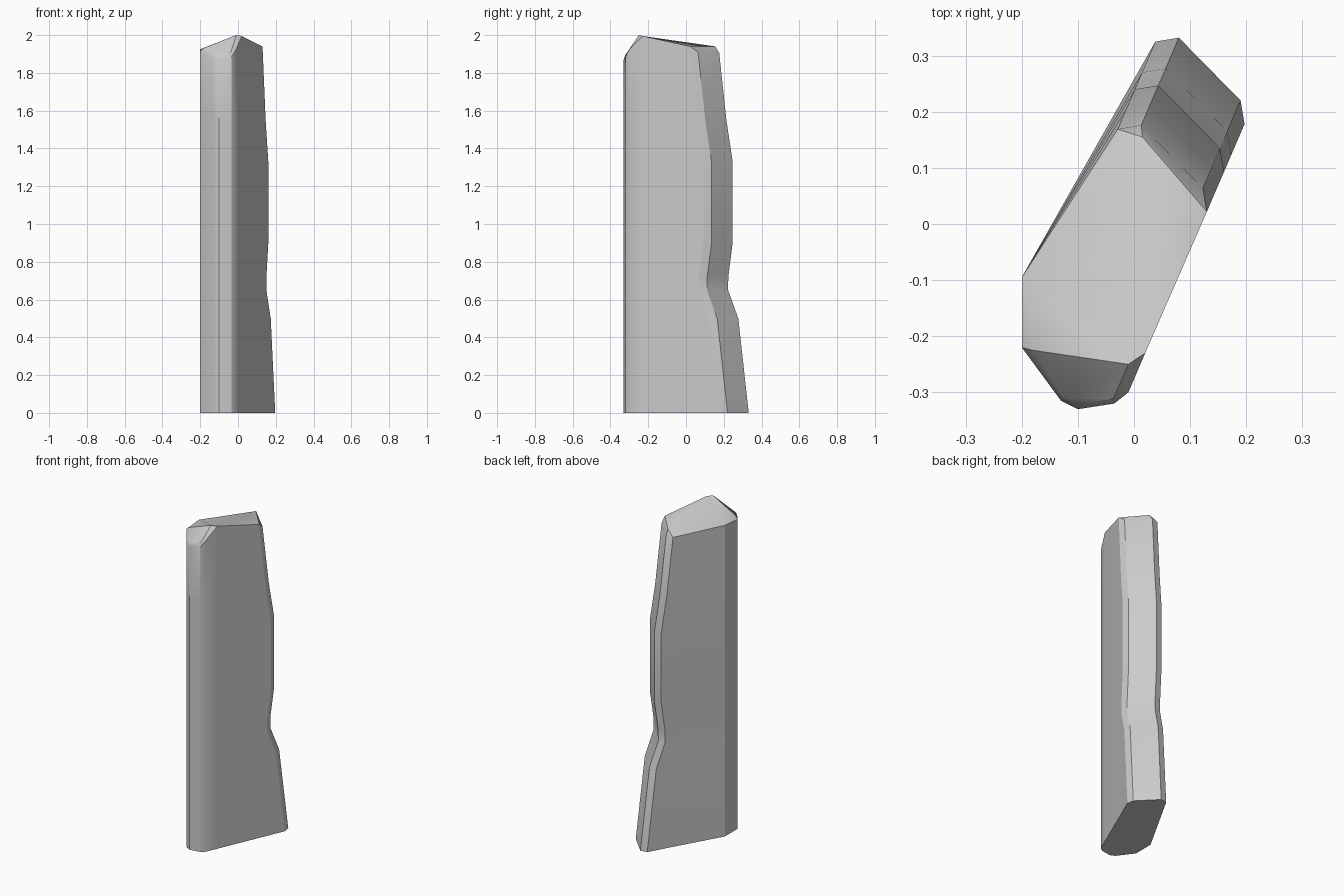
import bpy, bmesh

if "Cube" in bpy.data.objects:
    bpy.data.objects.remove(bpy.data.objects["Cube"])

# Base outline, counter-clockwise from the left corner
# index: 0 left, 1-6 rounded front, 7-8 right back, 9-10 left back
base = [(-.2, -.095), (-.2, -.22), (-.13, -.315), (-.10, -.33), (-.035, -.32),
        (-.01, -.30), (.02, -.23), (.197, .178), (.19, .22), (.08, .332), (.038, .325)]
n = len(base)

# Back edge profile: (height, shift of the back along the slab)
levels = [(0, 0), (.5, -.055), (.65, -.109), (.72, -.108), (.9, -.085),
          (1.33, -.085), (1.55, -.118)]
top_shift = -.156
rim_z = [1.925, 1.915, 1.88, 1.87, 1.885, 1.925, 1.995, 1.94, 1.91, 1.905, 1.905]

bm = bmesh.new()


def ring(heights, shift):
    """One outline of the slab, with the back points slid along its length."""
    return [bm.verts.new((x + .43 * shift * (i > 6), y + shift * (i > 6), heights[i]))
            for i, (x, y) in enumerate(base)]


# Slab sides
rings = [ring([z] * n, s) for z, s in levels] + [ring(rim_z, top_shift)]
bm.faces.new(rings[0][::-1])
for a, b in zip(rings, rings[1:]):
    for i in range(n):
        j = (i + 1) % n
        bm.faces.new((a[i], a[j], b[j], b[i]))

# Chipped top: inner points, then facets
r = rings[-1]
f1, f2, f3, f4, f6, peak = [bm.verts.new(c) for c in (
    (-.18, -.225, 1.932), (-.126, -.309, 1.902), (-.10, -.322, 1.895),
    (-.037, -.311, 1.91), (-.01, -.25, 2.0), (.015, .155, 1.94))]
for face in ((r[1], r[2], f2, f1), (r[2], r[3], f3, f2), (r[3], r[4], f4, f3),
             (r[4], r[5], f4), (r[5], r[6], f6, f4),
             (f1, f2, f3, f4, f6),
             (r[0], r[1], f1), (r[0], f1, f6), (r[0], f6, r[6]),
             (r[0], r[6], peak), (r[6], r[7], peak),
             (r[7], r[8], r[9], peak), (r[9], r[10], peak), (r[10], r[0], peak)):
    bm.faces.new(face)

bmesh.ops.recalc_face_normals(bm, faces=bm.faces)
mesh = bpy.data.meshes.new("standing_stone")
bm.to_mesh(mesh)
bm.free()
stone = bpy.data.objects.new("standing_stone", mesh)
bpy.context.collection.objects.link(stone)
bpy.context.view_layer.objects.active = stone
stone.select_set(True)
bpy.ops.object.shade_smooth_by_angle(angle=0.52)
